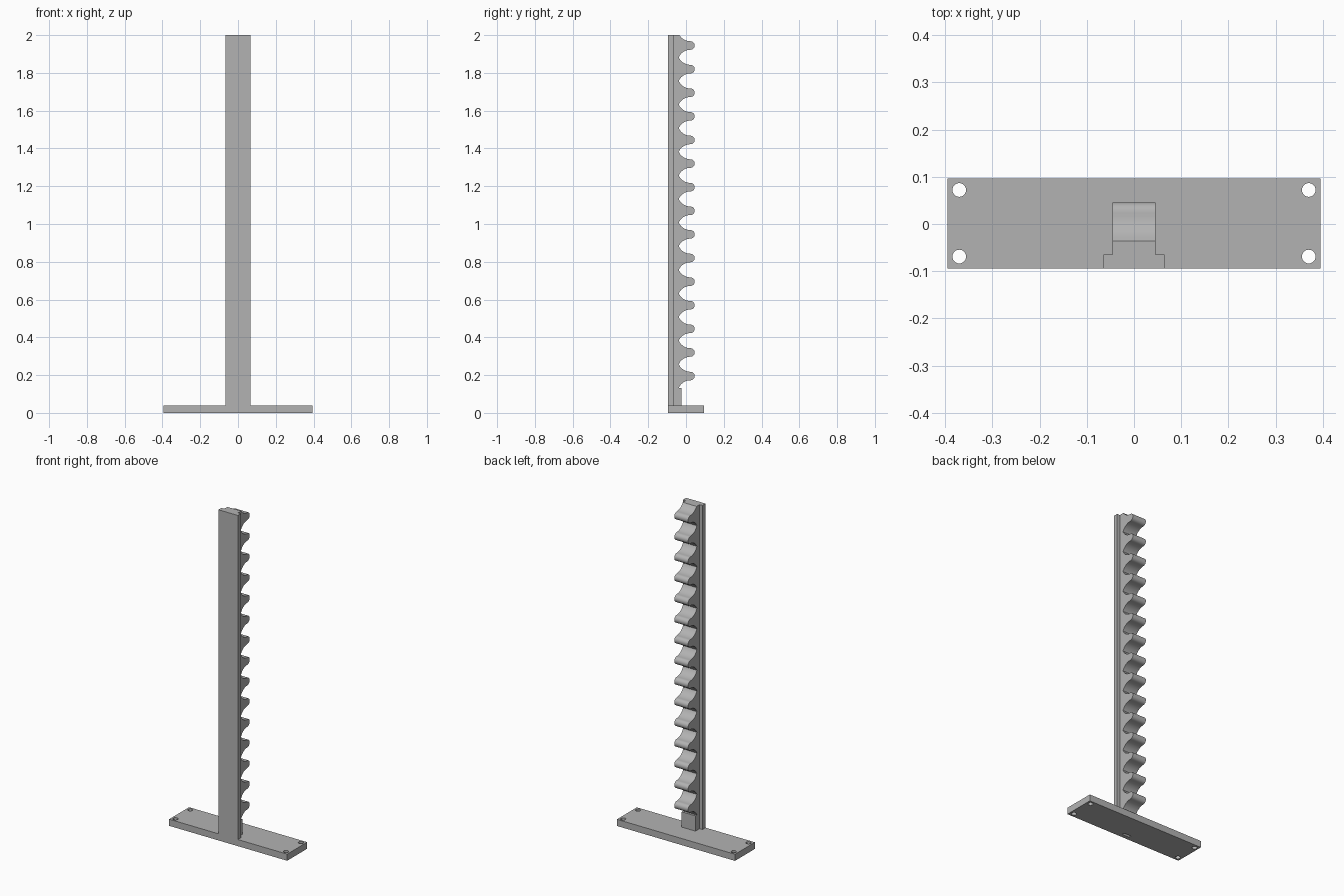
import bpy, bmesh
from math import sin, cos, pi, acos
from mathutils import Matrix

if "Cube" in bpy.data.objects:
    bpy.data.objects.remove(bpy.data.objects["Cube"])

GREY = (0.45, 0.45, 0.45, 1)
grey = bpy.data.materials.new("plain grey")
grey.use_nodes = True
grey.diffuse_color = GREY
grey.node_tree.nodes["Principled BSDF"].inputs["Base Color"].default_value = GREY


def finish(name, bm):
    bmesh.ops.recalc_face_normals(bm, faces=bm.faces)
    mesh = bpy.data.meshes.new(name)
    bm.to_mesh(mesh)
    bm.free()
    mesh.materials.append(grey)
    obj = bpy.data.objects.new(name, mesh)
    bpy.context.collection.objects.link(obj)
    return obj


def add_box(bm, x, y, z):
    size = [b - a for a, b in (x, y, z)]
    mid = [(a + b) / 2 for a, b in (x, y, z)]
    mat = Matrix.Translation(mid) @ Matrix.Diagonal((*size, 1))
    bmesh.ops.create_cube(bm, size=1, matrix=mat)


BASE_TOP, TOP = 0.04, 2.0
FRONT, WEB_FRONT = -0.094, -0.065

# Base plate with four corner screw holes and a small slot underneath
bm = bmesh.new()
add_box(bm, (-0.395, 0.395), (FRONT, 0.096), (0, BASE_TOP))
base = finish("base_plate", bm)

bm = bmesh.new()
for x in (-0.37, 0.37):
    for y in (-0.069, 0.072):
        bmesh.ops.create_cone(bm, cap_ends=True, segments=32, radius1=0.0145,
                              radius2=0.0145, depth=0.2,
                              matrix=Matrix.Translation((x, y, 0.02)))
add_box(bm, (-0.025, 0.025), (-0.07, -0.055), (-0.05, 0.03))
cutter = finish("hole_cutter", bm)
cutter.hide_render = True
cutter.hide_viewport = True
cutter.display_type = 'WIRE'
cut = base.modifiers.new("holes", 'BOOLEAN')
cut.operation = 'DIFFERENCE'
cut.solver = 'EXACT'
cut.object = cutter

# Wide flange on the front of the column
bm = bmesh.new()
add_box(bm, (-0.065, 0.065), (FRONT, WEB_FRONT), (BASE_TOP, TOP))
finish("front_flange", bm)

# Toothed rack: pointed arch valleys between round-nosed teeth
PITCH, COUNT, FIRST = 0.125, 15, 0.195
NOSE, NOSE_Y, ARCH = 0.0225, 0.0235, 0.068
lift = ARCH - (PITCH / 2 - NOSE)          # arch centre distance past the valley
span = acos(lift / ARCH)
STEPS = 10


def tooth(zc):
    """Lower arch, nose and upper arch of one tooth, bottom to top."""
    half = []
    for i in range(STEPS + 1):
        a = span * (1 - i / STEPS)
        half.append((NOSE_Y - ARCH * sin(a), NOSE + ARCH * (1 - cos(a))))
    nose = [(NOSE_Y + NOSE * sin(pi * i / 14), zc - NOSE * cos(pi * i / 14))
            for i in range(1, 14)]
    return ([(y, zc - d) for y, d in half] + nose
            + [(y, zc + d) for y, d in reversed(half)][:-1])


outline = [(WEB_FRONT, BASE_TOP), (-0.025, BASE_TOP), (-0.025, FIRST - PITCH / 2)]
for n in range(COUNT):
    outline += tooth(FIRST + n * PITCH)
outline = [p for p in outline if p[1] < TOP - 0.001]
outline += [(-0.036, TOP), (WEB_FRONT, TOP)]

bm = bmesh.new()
side = bm.faces.new([bm.verts.new((-0.046, y, z)) for y, z in outline])
ext = bmesh.ops.extrude_face_region(bm, geom=[side], use_keep_orig=True)
moved = [v for v in ext["geom"] if isinstance(v, bmesh.types.BMVert)]
bmesh.ops.translate(bm, verts=moved, vec=(0.092, 0, 0))
rack = finish("toothed_rack", bm)

# Smooth the curved teeth, keep the edges crisp
bpy.ops.object.select_all(action='DESELECT')
rack.select_set(True)
bpy.context.view_layer.objects.active = rack
bpy.ops.object.shade_smooth_by_angle(angle=pi / 6)
